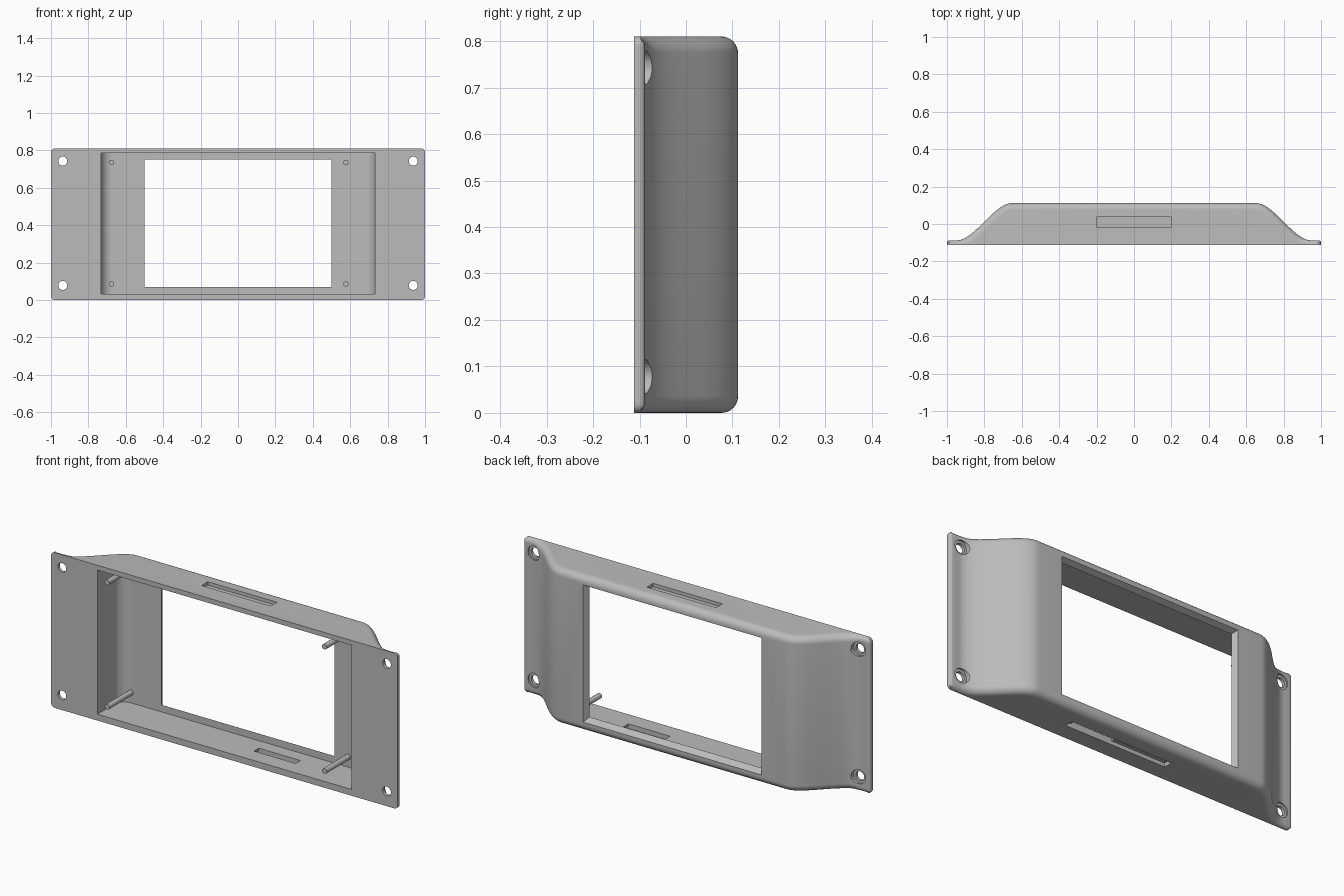
import bpy, bmesh, math
from mathutils import Matrix

cube = bpy.data.objects.get("Cube")
if cube:
    bpy.data.objects.remove(cube, do_unlink=True)

HEIGHT, FRONT, BACK, FLANGE = 0.81, -0.112, 0.112, -0.088
MID = HEIGHT / 2

grey = bpy.data.materials.new("plain_grey")
grey.use_nodes = True
grey.diffuse_color = (0.5, 0.5, 0.5, 1)
grey.node_tree.nodes["Principled BSDF"].inputs["Base Color"].default_value = (0.5, 0.5, 0.5, 1)


def finish(name, bm):
    bmesh.ops.recalc_face_normals(bm, faces=bm.faces)
    mesh = bpy.data.meshes.new(name)
    bm.to_mesh(mesh)
    bm.free()
    mesh.materials.append(grey)
    obj = bpy.data.objects.new(name, mesh)
    bpy.context.collection.objects.link(obj)
    return obj


def loft(name, loops):
    """Skin equal-length closed loops and cap both ends."""
    bm = bmesh.new()
    rows = [[bm.verts.new(p) for p in loop] for loop in loops]
    n = len(rows[0])
    for a, b in zip(rows, rows[1:]):
        for i in range(n):
            j = (i + 1) % n
            bm.faces.new((a[i], a[j], b[j], b[i]))
    bm.faces.new(rows[0])
    bm.faces.new(rows[-1])
    return finish(name, bm)


def rod(name, x, z, radius, y0, y1):
    bm = bmesh.new()
    turn = Matrix.Translation((x, (y0 + y1) / 2, z)) @ Matrix.Rotation(math.pi / 2, 4, 'X')
    bmesh.ops.create_cone(bm, cap_ends=True, segments=32, radius1=radius,
                          radius2=radius, depth=y1 - y0, matrix=turn)
    return finish(name, bm)


def rect(x0, x1, z0, z1, y):
    return [(x0, y, z0), (x1, y, z0), (x1, y, z1), (x0, y, z1)]


def box(name, x0, x1, y0, y1, z0, z1):
    return loft(name, [rect(x0, x1, z0, z1, y) for y in (y0, y1)])


# Curved outline of one side, from flange tip to the flat back
half = [(1, FRONT), (1, -0.1)]
half += [(0.988 + 0.012 * math.cos(a), -0.1 + 0.012 * math.sin(a))
         for a in (math.pi / 8 * k for k in range(1, 5))]
for k in range(25):
    u = k / 24
    half.append((0.95 - 0.3 * u, FLANGE + (BACK - FLANGE) * u * u * (3 - 2 * u)))
outline = half + [(-x, y) for x, y in reversed(half)]


def section(t, z):
    """Outline pulled inward near the top and bottom to round the rear edges."""
    def drop(r):
        return r - math.sqrt(max(0, r * r - max(0, r - t) ** 2))
    loop, last = [], len(outline) - 1
    for i, (x, y) in enumerate(outline):
        ax, ay = outline[max(i - 1, 0)]
        bx, by = outline[min(i + 1, last)]
        length = math.hypot(bx - ax, by - ay)
        nx, ny = (by - ay) / length, -(bx - ax) / length
        r = min(0.036, 0.95 * (y - FRONT))
        d = drop(r) if r > 0.001 else 0
        limit = 1 - drop(0.02)
        px = max(-limit, min(limit, x - nx * d))
        loop.append((px, max(FRONT, y - ny * d), z))
    return loop


insets = [0.036 * (1 - math.cos(math.pi / 2 * k / 8)) for k in range(9)]
body = loft("housing", [section(t, t) for t in insets]
            + [section(t, HEIGHT - t) for t in reversed(insets)])

# Cutters: front cavity with rounded rear corners
floor_y, radius = 0.083, 0.06
side = [(0.733, FRONT - 0.05)]
side += [(0.733 - radius + radius * math.cos(a), floor_y - radius + radius * math.sin(a))
         for a in (math.pi / 16 * k for k in range(9))]
cavity = side + [(-x, y) for x, y in reversed(side)]
cutters = [loft("cavity_cutter", [[(x, y, z) for x, y in cavity] for z in (0.033, 0.785)])]

# Window flaring out toward the back
cutters.append(loft("window_cutter", [
    rect(-0.5, 0.5, 0.07, 0.752, 0.04), rect(-0.5, 0.5, 0.07, 0.752, floor_y),
    rect(-0.515, 0.515, 0.05, 0.765, BACK), rect(-0.515, 0.515, 0.05, 0.765, 0.15)]))

# Slots in the top and bottom walls
cutters.append(box("top_slot_cutter", -0.2, 0.2, -0.015, 0.037, HEIGHT - 0.018, 0.9))
cutters.append(box("bottom_recess_cutter", -0.2, 0.38, -0.025, 0.02, -0.1, 0.02))
cutters.append(box("bottom_slot_cutter", 0.11, 0.35, -0.025, 0.015, -0.1, 0.05))

# Counterbored screw holes
for x in (-0.937, 0.937):
    for z in (0.078, 0.743):
        cutters.append(rod("screw_hole_cutter", x, z, 0.024, -0.2, 0))
        cutters.append(rod("counterbore_cutter", x, z, 0.037, -0.096, 0.05))

for cutter in cutters:
    cutter.hide_render = True
    mod = body.modifiers.new("cut", 'BOOLEAN')
    mod.operation = 'DIFFERENCE'
    mod.solver = 'EXACT'
    mod.object = cutter

# Bake the cuts and remove the cutters
graph = bpy.context.evaluated_depsgraph_get()
cut_mesh = bpy.data.meshes.new_from_object(body.evaluated_get(graph))
body.modifiers.clear()
body.data = cut_mesh
for cutter in cutters:
    bpy.data.objects.remove(cutter, do_unlink=True)

# Mounting posts inside the cavity
parts = [body]
for side_name, x in (("right", -0.677), ("left", 0.577)):
    for level, z in (("lower", 0.086), ("upper", 0.735)):
        parts.append(rod(f"{level}_{side_name}_post", x, z, 0.014, FRONT, 0.09))

for obj in parts:
    bpy.ops.object.select_all(action='DESELECT')
    obj.select_set(True)
    bpy.context.view_layer.objects.active = obj
    bpy.ops.object.shade_smooth_by_angle(angle=math.radians(30))
